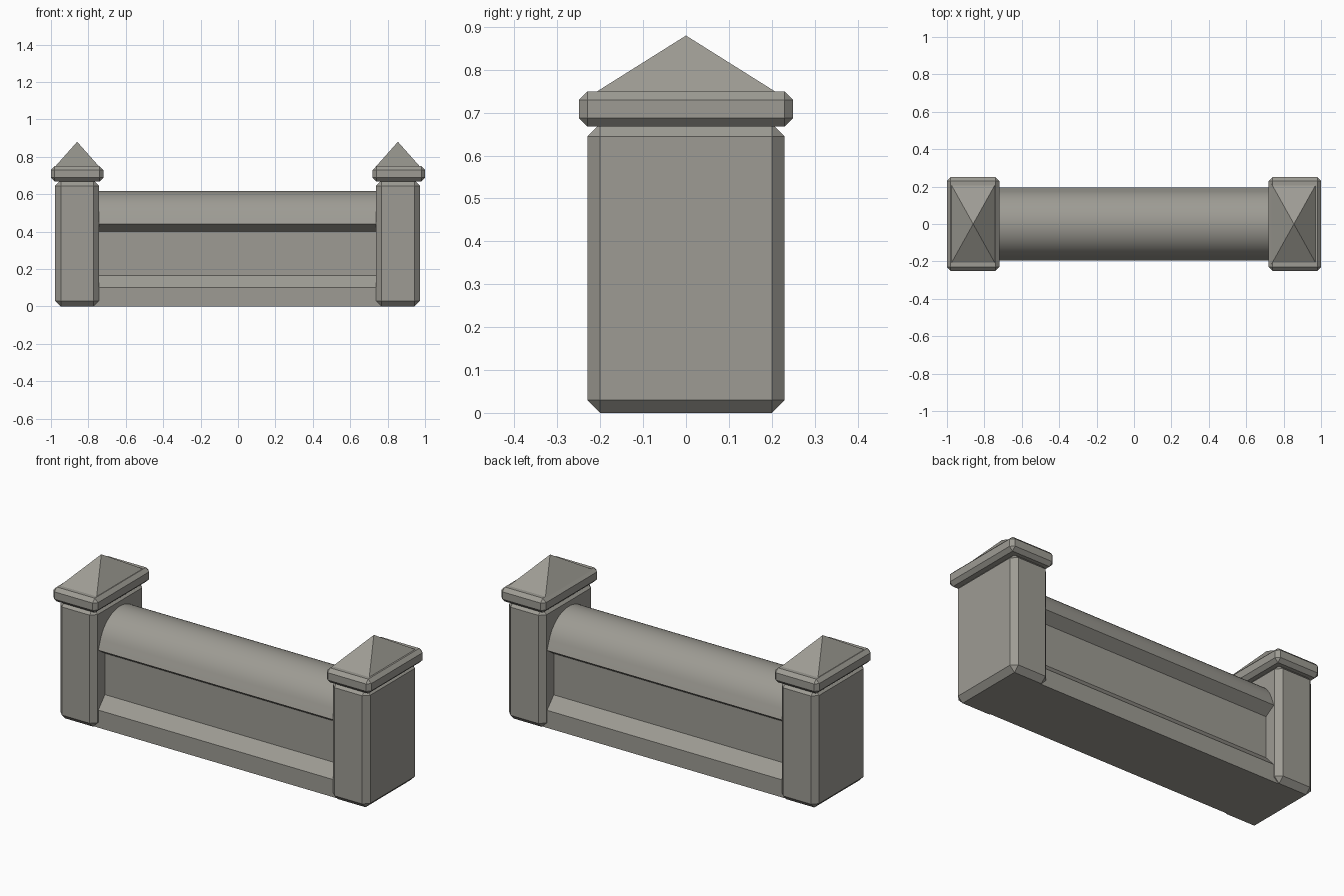
import bpy, bmesh
from math import sin, cos, asin, radians

default = bpy.data.objects.get("Cube")
if default:
    bpy.data.objects.remove(default, do_unlink=True)

stone = bpy.data.materials.new("warm_grey_stone")
stone.use_nodes = True
colour = (0.34, 0.33, 0.295, 1)
stone.diffuse_color = colour
stone.node_tree.nodes["Principled BSDF"].inputs["Base Color"].default_value = colour


def add_object(name, bm):
    bmesh.ops.recalc_face_normals(bm, faces=bm.faces)
    mesh = bpy.data.meshes.new(name)
    bm.to_mesh(mesh)
    bm.free()
    mesh.materials.append(stone)
    obj = bpy.data.objects.new(name, mesh)
    bpy.context.collection.objects.link(obj)
    return obj


def chamfered_block(name, x, z0, z1, width, depth, chamfer):
    bm = bmesh.new()
    bmesh.ops.create_cube(bm, size=1)
    for v in bm.verts:
        v.co = (x + v.co.x * width, v.co.y * depth, z0 + (v.co.z + 0.5) * (z1 - z0))
    bmesh.ops.bevel(bm, geom=bm.edges[:], offset=chamfer, segments=1, affect='EDGES')
    return add_object(name, bm)


def pyramid(name, x, z0, z1, width, depth):
    bm = bmesh.new()
    base = [bm.verts.new((x + sx * width / 2, sy * depth / 2, z0))
            for sx, sy in ((-1, -1), (1, -1), (1, 1), (-1, 1))]
    tip = bm.verts.new((x, 0, z1))
    bm.faces.new(base)
    for i in range(4):
        bm.faces.new((base[i], base[(i + 1) % 4], tip))
    return add_object(name, bm)


# Two pillars with overhanging caps and pointed roofs
for side, x in (("right", -0.86), ("left", 0.855)):
    chamfered_block(side + "_pillar", x, 0, 0.675, 0.235, 0.46, 0.03)
    chamfered_block(side + "_cap_slab", x + (0.005 if x > 0 else 0), 0.668, 0.75, 0.28, 0.50, 0.02)
    pyramid(side + "_cap_roof", x, 0.745, 0.88, 0.24, 0.43)

# Wall: plinth, recessed panel, and rounded coping in one cross-section
half = [(0.195, 0), (0.195, 0.10), (0.135, 0.165), (0.135, 0.40),
        (0.195, 0.44), (0.175, 0.495)]
rise = 0.122
radius = (0.175 ** 2 + rise ** 2) / (2 * rise)
centre = 0.495 + rise - radius
span = asin(0.175 / radius)
steps = 24
arc = [(radius * sin(span * (1 - 2 * i / steps)),
        centre + radius * cos(span * (1 - 2 * i / steps))) for i in range(1, steps)]
profile = half + arc + [(-y, z) for y, z in reversed(half)]

bm = bmesh.new()
section = bm.faces.new([bm.verts.new((-0.8, y, z)) for y, z in profile])
extruded = bmesh.ops.extrude_face_region(bm, geom=[section], use_keep_orig=True)
moved = [g for g in extruded["geom"] if isinstance(g, bmesh.types.BMVert)]
bmesh.ops.translate(bm, verts=moved, vec=(1.6, 0, 0))
wall = add_object("wall", bm)

bpy.ops.object.select_all(action='DESELECT')
wall.select_set(True)
bpy.context.view_layer.objects.active = wall
bpy.ops.object.shade_smooth_by_angle(angle=radians(20))
